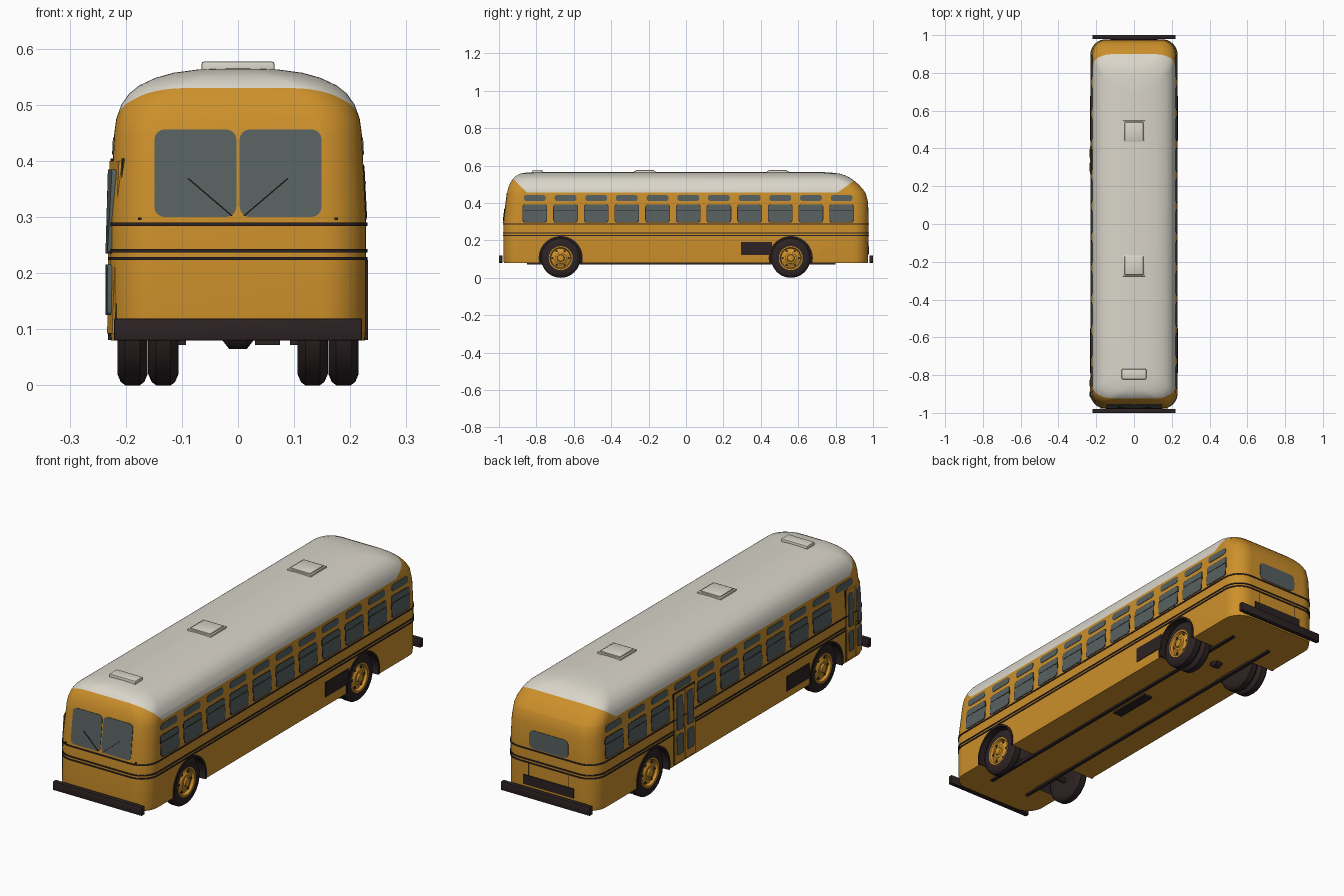
import bpy, bmesh, math
from mathutils import Matrix, Vector

if "Cube" in bpy.data.objects:
    bpy.data.objects.remove(bpy.data.objects["Cube"])

def material(name, c):
    m = bpy.data.materials.new(name)
    m.diffuse_color = (*c, 1)
    m.use_nodes = True
    m.node_tree.nodes["Principled BSDF"].inputs["Base Color"].default_value = m.diffuse_color
    return m

MATS = [material("orange_paint", (0.61, 0.28, 0.024)), material("cream_roof", (0.70, 0.67, 0.59)),
        material("dark_rubber", (0.026, 0.016, 0.017)), material("grey_glass", (0.095, 0.117, 0.117))]
ORANGE, CREAM, DARK, GLASS = range(4)
R = 0.08  # plan corner radius
# body profile: height, half width, front y, back y
P = [(0.08, .226, -.974, .972), (0.10, .228, -.976, .974), (0.30, .228, -.975, .975), (0.40, .223, -.963, .974),
     (0.45, .2205, -.957, .962), (0.475, .217, -.952, .945), (0.50, .208, -.943, .922), (0.52, .194, -.932, .898),
     (0.535, .175, -.92, .876), (0.548, .147, -.904, .85), (0.557, .115, -.885, .82),
     (0.563, .07, -.85, .77), (0.566, .02, -.79, .70)]

def prof(z):
    for a, b in zip(P, P[1:]):
        if z <= b[0]:
            t = max(0, (z - a[0]) / (b[0] - a[0]))
            return [a[i] + (b[i] - a[i]) * t for i in (1, 2, 3)]
    return P[-1][1:]

def finish(name, bm, angle=35):
    bmesh.ops.recalc_face_normals(bm, faces=bm.faces[:])
    me = bpy.data.meshes.new(name)
    bm.to_mesh(me)
    bm.free()
    for m in MATS:
        me.materials.append(m)
    o = bpy.data.objects.new(name, me)
    bpy.context.collection.objects.link(o)
    if angle:
        smooth(o, angle)
    return o

def smooth(o, angle):
    bpy.ops.object.select_all(action='DESELECT')
    o.select_set(True)
    bpy.context.view_layer.objects.active = o
    bpy.ops.object.shade_smooth_by_angle(angle=math.radians(angle))

def ring(bm, z, d=0.0):
    w, yf, yb = prof(z)
    w, yf, yb = w + d, yf - d, yb + d
    r = min(R + d, w * .95)
    vs = []
    for k, (cx, cy) in enumerate([(w - r, yb - r), (-w + r, yb - r), (-w + r, yf + r), (w - r, yf + r)]):
        for i in range(11):
            a = math.radians(90 * k + 9 * i)
            vs.append(bm.verts.new((cx + r * math.cos(a), cy + r * math.sin(a), z)))
    return vs

def loft(bm, rings, mat=ORANGE):
    fs = [bm.faces.new(rings[0]), bm.faces.new(rings[-1])]
    for a, b in zip(rings, rings[1:]):
        n = len(a)
        fs += [bm.faces.new((a[i], a[(i + 1) % n], b[(i + 1) % n], b[i])) for i in range(n)]
    for f in fs:
        f.material_index = mat

def surf(side, u, z, d):
    """Point on the body wall, pushed out by d."""
    w, yf, yb = prof(z)
    if side == 'front':
        return (u, yf - d, z)
    if side == 'back':
        return (u, yb + d, z)
    over = min(R, max(0, u - (yb - R), (yf + R) - u))
    x = w - R + math.sqrt(R * R - over * over) + d
    return (x if side == 'right' else -x, u, z)

def plate(bm, side, u0, u1, z0, z1, mat, r=0.0, d=0.002):
    """Thin rounded plate lying on the body wall."""
    pts = []
    for k, (cu, cz) in enumerate([(u1 - r, z1 - r), (u0 + r, z1 - r), (u0 + r, z0 + r), (u1 - r, z0 + r)]):
        for i in range(5 if r else 1):
            a = math.radians(90 * k + 22.5 * i)
            pts.append((cu + r * math.cos(a), cz + r * math.sin(a)))
    loft(bm, [[bm.verts.new(surf(side, u, z, e)) for u, z in pts] for e in (-.003, d)], mat)

def box(bm, x0, x1, y0, y1, z0, z1, mat, bevel=0.0):
    m = Matrix.Translation(((x0 + x1) / 2, (y0 + y1) / 2, (z0 + z1) / 2)) @ Matrix.Diagonal((x1 - x0, y1 - y0, z1 - z0, 1))
    t = bmesh.new()
    bmesh.ops.create_cube(t, size=1, matrix=m)
    if bevel:
        bmesh.ops.bevel(t, geom=t.edges[:], offset=bevel, segments=2, profile=.5, affect='EDGES')
    for f in t.faces:
        f.material_index = mat
    me = bpy.data.meshes.new("part")
    t.to_mesh(me)
    t.free()
    bm.from_mesh(me)
    bpy.data.meshes.remove(me)

def lathe(bm, profile, cx, s, y, z, n=40):
    """Spin (radius, x, material) points round a sideways axle."""
    rows = [[bm.verts.new((cx + s * x, y + r * math.cos(2 * math.pi * i / n), z + r * math.sin(2 * math.pi * i / n)))
             for i in range(n)] for r, x, _ in profile]
    for a, b, p in zip(rows, rows[1:], profile[1:]):
        for i in range(n):
            bm.faces.new((a[i], a[(i + 1) % n], b[(i + 1) % n], b[i])).material_index = p[2]
    bm.faces.new(rows[0]).material_index = profile[0][2]
    bm.faces.new(rows[-1]).material_index = profile[-1][2]

AXLES = (-0.67, 0.56)

# body shell, cut along the paint line of the roof
bm = bmesh.new()
loft(bm, [ring(bm, p[0]) for p in P])
planes = [((0, 0, .455), (0, 0, 1)), ((0, 0, .53), (0, 0, 1)),
          ((0, -.85, .455), (0, 1, 1)), ((0, .81, .455), (0, -.72, 1))]
for co, no in planes:
    bmesh.ops.bisect_plane(bm, geom=bm.verts[:] + bm.edges[:] + bm.faces[:], plane_co=co, plane_no=no)
for f in bm.faces:
    c = f.calc_center_median()
    above = [(c - Vector(co)).dot(Vector(no)) > 0 for co, no in planes]
    if above[1] or (above[0] and above[2] and above[3]):
        f.material_index = CREAM
body = finish("body_shell", bm, 0)

# wheel wells
for y in AXLES:
    for s in (-1, 1):
        bm = bmesh.new()
        lathe(bm, [(.113, 0, DARK), (.113, .2, DARK)], s * .09, s, y, .105, 48)
        cutter = finish("wheel_well_cutter", bm, 0)
        cutter.hide_render = True
        mod = body.modifiers.new("well", 'BOOLEAN')
        mod.object, mod.operation, mod.solver = cutter, 'DIFFERENCE', 'EXACT'
        bpy.context.view_layer.objects.active = body
        bpy.ops.object.modifier_apply(modifier=mod.name)
        bpy.data.objects.remove(cutter)
smooth(body, 35)

# dark trim stripes round the body
bm = bmesh.new()
for z in (.226, .240, .287):
    loft(bm, [ring(bm, z - .003, .003), ring(bm, z + .003, .003)], DARK)
finish("trim_stripes", bm)

# side windows: lower sash windows and small upper ones
bm = bmesh.new()
for side in ('left', 'right'):
    for i in range(11):
        c = -.808 + .164 * i
        plate(bm, side, c - .058, c + .058, .411, .442, GLASS, .012)
        if side == 'left' and i in (0, 7):
            continue
        plate(bm, side, c - .066, c + .066, .295, .393, DARK, .014, .001)
        plate(bm, side, c - .063, c + .063, .299, .391, GLASS, .013, .002)
        plate(bm, side, c - .062, c + .062, .360, .363, DARK, 0, .003)
finish("side_windows", bm)

# windscreen, wipers and rear window
bm = bmesh.new()
for s in (-1, 1):
    u = sorted((s * .003, s * .149))
    plate(bm, 'front', u[0], u[1], .30, .456, GLASS, .018)
plate(bm, 'back', -.097, .097, .295, .376, GLASS, .02)
finish("end_windows", bm)
bm = bmesh.new()
for s in (-1, 1):
    line = [(.010, .303), (.012, .3015), (.090, .368), (.088, .3695)]
    loft(bm, [[bm.verts.new(surf('front', s * u, z, d)) for u, z in line] for d in (.001, .005)], DARK)
    plate(bm, 'front', s * .175 - .003, s * .175 + .003, .295, .299, DARK, 0, .005)
finish("wipers", bm)

# passenger doors on the left side
bm = bmesh.new()
for y0, y1 in ((-.932, -.812), (.265, .41)):
    plate(bm, 'left', y0 - .004, y1 + .004, .088, .404, DARK, 0, .004)
    m = (y0 + y1) / 2
    for a, b in ((y0, m - .002), (m + .002, y1)):
        plate(bm, 'left', a, b, .092, .40, ORANGE, 0, .006)
        plate(bm, 'left', a + .013, b - .013, .235, .385, GLASS, .008, .008)
        plate(bm, 'left', a + .013, b - .013, .125, .215, GLASS, .008, .008)
finish("passenger_doors", bm)

# dark vents, rear engine panel and grille
bm = bmesh.new()
plate(bm, 'right', .294, .460, .123, .190, DARK, 0, .003)
plate(bm, 'left', -.55, -.39, .113, .18, DARK, 0, .003)
plate(bm, 'back', -.125, .125, .125, .168, DARK, 0, .004)
for x in (-.1, .1):
    plate(bm, 'back', x - .001, x + .001, .168, .224, DARK, 0, .002)
finish("vents", bm)

# bumpers
for name, y in (("front_bumper", -.99), ("rear_bumper", .99)):
    bm = bmesh.new()
    box(bm, -.221, .221, y - .01, y + .01, .08, .119, DARK, .002)
    finish(name, bm)

# roof hatches and front roof box
bm = bmesh.new()
for y in (-.22, .49):
    box(bm, -.058, .058, y - .057, y + .057, .555, .571, CREAM, .002)
    box(bm, -.05, .05, y - .049, y + .049, .566, .576, CREAM, .004)
box(bm, -.065, .065, -.822, -.768, .555, .577, CREAM, .004)
finish("roof_hatches", bm)

# wheels: single at the front, double at the rear
TIRE = [(.05, .004, DARK), (.085, 0, DARK), (.099, .006, DARK), (.105, .014, DARK), (.105, .040, DARK),
        (.099, .048, DARK), (.085, .054, DARK), (.064, .053, DARK)]
HUB = [(.062, .053, ORANGE), (.057, .052, ORANGE), (.052, .040, ORANGE), (.034, .046, ORANGE),
       (.030, .050, ORANGE), (.020, .051, ORANGE), (.017, .058, ORANGE), (.008, .060, ORANGE)]
for name, y in zip(("front", "rear"), AXLES):
    for s, lr in ((-1, "left"), (1, "right")):
        bm = bmesh.new()
        lathe(bm, TIRE + HUB, s * .161, s, y, .105)
        if name == "rear":
            lathe(bm, TIRE, s * .106, s, y, .105)
        for i in range(6):
            a = math.pi * i / 3
            lathe(bm, [(.006, .035, DARK), (.006, .0455, DARK)], s * .161, s,
                  y + .043 * math.cos(a), .105 + .043 * math.sin(a), 10)
        finish(f"{name}_{lr}_wheel", bm)
        # arch lip round the wheel opening
        bm = bmesh.new()
        prev = first = None
        for i in range(33):
            a = math.radians(-12 + 204 * i / 32)
            cur = [bm.verts.new((s * x, y + r * math.cos(a), .105 + r * math.sin(a)))
                   for r, x in ((.109, .215), (.118, .215), (.118, .232), (.109, .232))]
            if prev:
                for k in range(4):
                    bm.faces.new((prev[k], prev[(k + 1) % 4], cur[(k + 1) % 4], cur[k])).material_index = DARK
            first, prev = first or cur, cur
        for cap in (first, prev):
            bm.faces.new(cap).material_index = DARK
        finish(f"{name}_{lr}_arch", bm)

# chassis rails, axles, differential and underside boxes
bm = bmesh.new()
for s in (-1, 1):
    box(bm, s * .1 - .007, s * .1 + .007, -.85, .80, .072, .085, DARK)
box(bm, .03, .075, -.05, .16, .072, .085, DARK)
for y in AXLES:
    lathe(bm, [(.012, -.17, DARK), (.012, .17, DARK)], 0, 1, y, .095, 16)
lathe(bm, [(.012, -.03, DARK), (.03, -.016, DARK), (.03, .016, DARK), (.012, .03, DARK)], 0, 1, .56, .095, 20)
finish("chassis", bm)
